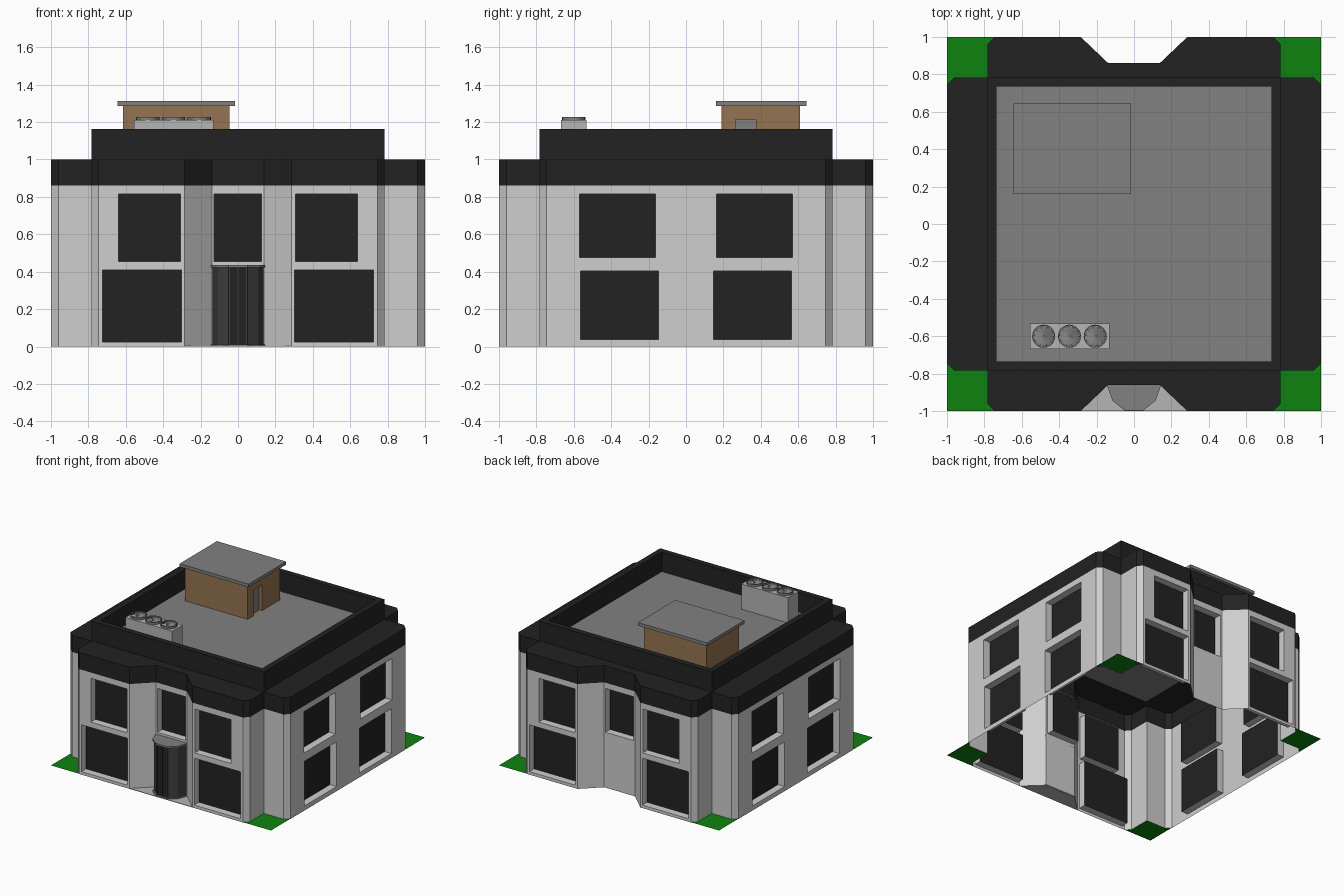
import bpy, bmesh, math
from mathutils import Vector

if "Cube" in bpy.data.objects:
    bpy.data.objects.remove(bpy.data.objects["Cube"])


def mat(name, r, g, b):
    m = bpy.data.materials.new(name)
    m.diffuse_color = (r, g, b, 1)
    m.use_nodes = True
    m.node_tree.nodes["Principled BSDF"].inputs["Base Color"].default_value = m.diffuse_color
    return m


WALL = mat("white_wall", 0.62, 0.62, 0.62)
BLACK = mat("black_trim_and_glass", 0.016, 0.016, 0.016)
GREY = mat("roof_grey", 0.22, 0.22, 0.22)
GREEN = mat("grass_green", 0.004, 0.23, 0.005)
BROWN = mat("brown_cladding", 0.30, 0.175, 0.085)
LIGHT = mat("light_grey", 0.46, 0.46, 0.46)
DARK = mat("dark_grey", 0.05, 0.05, 0.05)


def finish(bm, name, mats):
    me = bpy.data.meshes.new(name)
    bmesh.ops.remove_doubles(bm, verts=bm.verts, dist=1e-5)
    bm.to_mesh(me)
    bm.free()
    for m in mats:
        me.materials.append(m)
    ob = bpy.data.objects.new(name, me)
    bpy.context.collection.objects.link(ob)
    return ob


def face(bm, pts, mi=0):
    f = bm.faces.new([bm.verts.new(p) for p in pts])
    f.material_index = mi
    return f


def box(name, x0, x1, y0, y1, z0, z1, m):
    return prism(name, [(x0, y0), (x1, y0), (x1, y1), (x0, y1)], z0, z1, m)


def prism(name, pts, z0, z1, m):
    bm = bmesh.new()
    f = face(bm, [(x, y, z0) for x, y in pts][::-1])
    face(bm, [(x, y, z1) for x, y in pts])
    for a, b in zip(pts, pts[1:] + pts[:1]):
        face(bm, [(*a, z0), (*b, z0), (*b, z1), (*a, z1)])
    return finish(bm, name, [m])


def panel(bm, p, q, z0, z1, holes=(), depth=0.06):
    """Upright wall from p to q with recessed openings (u0, u1, v0, v1)."""
    p, q = Vector(p), Vector(q)
    d = (q - p).normalized()
    inward = Vector((-d.y, d.x))
    s = p.dot(d)

    def at(u, v, k=0.0):
        w = p + d * (u - s) + inward * k
        return (w.x, w.y, v)
    us = sorted({s, q.dot(d), *[u for h in holes for u in h[:2]]})
    vs = sorted({z0, z1, *[v for h in holes for v in h[2:]]})
    for a, b in zip(us, us[1:]):
        for c, e in zip(vs, vs[1:]):
            u, v = (a + b) / 2, (c + e) / 2
            if not any(h[0] < u < h[1] and h[2] < v < h[3] for h in holes):
                face(bm, [at(a, c), at(b, c), at(b, e), at(a, e)])
    for a, b, c, e in holes:
        rim = [(a, c), (b, c), (b, e), (a, e)]
        for i in range(4):
            m, n = rim[i], rim[(i + 1) % 4]
            face(bm, [at(*m), at(*n), at(*n, depth), at(*m, depth)])
        face(bm, [at(*r, depth) for r in rim], 1)


# Footprint: cross with chamfered arms, and a notch front and back
half = [(-0.745, -1), (-0.285, -1), (-0.14, -0.862), (0.14, -0.862), (0.285, -1), (0.745, -1),
        (0.783, -0.96), (0.783, -0.783), (0.96, -0.783), (1, -0.745),
        (1, 0.745), (0.96, 0.783), (0.783, 0.783), (0.783, 0.96)]
outline = half + [(-x, -y) for x, y in half]

# Window openings by edge index within half of the outline
left = [(-0.638, -0.308, 0.455, 0.815), (-0.724, -0.303, 0.025, 0.41)]
right = [(-b, -a, c, e) for a, b, c, e in left]
centre = [(-0.128, 0.125, 0.455, 0.815)]
side = [(0.162, 0.57, 0.475, 0.815), (0.147, 0.563, 0.038, 0.405)]
side += [(-b, -a, c, e) for a, b, c, e in side]
openings = {0: left, 2: centre, 4: right, 9: side}

# Walls with windows, and dark band above
walls, band = bmesh.new(), bmesh.new()
for i, p in enumerate(outline):
    q = outline[(i + 1) % len(outline)]
    panel(walls, p, q, 0, 0.862, openings.get(i % len(half), ()))
    panel(band, p, q, 0.862, 1.0)
face(band, [(x, y, 1.0) for x, y in outline])
finish(walls, "walls_with_windows", [WALL, BLACK])
finish(band, "dark_band", [BLACK])

# Parapet ring and roof deck
bm = bmesh.new()
o, n = 0.783, 0.735
sq = [(-1, -1), (1, -1), (1, 1), (-1, 1)]
for i in range(4):
    a, b = Vector(sq[i]), Vector(sq[(i + 1) % 4])
    face(bm, [(*(a * o), 1), (*(b * o), 1), (*(b * o), 1.163), (*(a * o), 1.163)])
    face(bm, [(*(a * o), 1.163), (*(b * o), 1.163), (*(b * n), 1.163), (*(a * n), 1.163)])
    face(bm, [(*(b * n), 1), (*(a * n), 1), (*(a * n), 1.163), (*(b * n), 1.163)])
finish(bm, "parapet", [BLACK])
box("roof_deck", -n, n, -n, n, 0.996, 1.003, GREY)

# Grass corners
bm = bmesh.new()
for sx, sy in sq:
    pts = [(0.783, 0.783), (0.96, 0.783), (1, 0.745), (1, 1), (0.745, 1), (0.783, 0.96)]
    pts = [(sx * x, sy * y, 0.002) for x, y in pts]
    face(bm, pts if sx * sy > 0 else pts[::-1])
finish(bm, "grass_corners", [GREEN])

# Entrance: floor, step, bay door and canopy
prism("entrance_floor", [(-0.285, -1), (0.285, -1), (0.14, -0.862), (-0.14, -0.862)], 0, 0.004, LIGHT)
bay = [(-0.145, -0.862), (-0.115, -0.945), (-0.05, -0.997),
       (0.05, -0.997), (0.115, -0.945), (0.145, -0.862)]
prism("entrance_step", bay, 0.0, 0.012, GREY)
prism("entrance_canopy", bay, 0.422, 0.437, GREY)
bm = bmesh.new()
inner = [(x * 0.94, -0.862 + (y + 0.862) * 0.9) for x, y in bay]
for i in range(5):
    (ax, ay), (bx, by) = inner[i], inner[i + 1]
    face(bm, [(ax, ay, 0.012), (bx, by, 0.012), (bx, by, 0.422), (ax, ay, 0.422)], int(i == 2))
finish(bm, "entrance_bay", [DARK, BLACK])
for k, x in enumerate((-0.047, 0.0, 0.047)):
    box(f"door_post_{k}", x - 0.003, x + 0.003, -0.988, -0.98, 0.012, 0.422, DARK)

# Rooftop shed with recessed door on its right side
bm = bmesh.new()
shed = [(-0.615, 0.19), (-0.045, 0.19), (-0.045, 0.61), (-0.615, 0.61)]
for i in range(4):
    hole = [(0.265, 0.375, 1.003, 1.215)] if i == 1 else ()
    panel(bm, shed[i], shed[(i + 1) % 4], 1.003, 1.286, hole, 0.025)
finish(bm, "shed_walls", [BROWN, GREY])
box("shed_roof", -0.643, -0.015, 0.16, 0.645, 1.286, 1.312, GREY)

# Rooftop cooling unit with three fans
box("cooling_unit", -0.555, -0.13, -0.668, -0.532, 1.003, 1.21, LIGHT)
for k, cx in enumerate((-0.483, -0.345, -0.207)):
    bm = bmesh.new()
    c = Vector((cx, -0.6, 0))
    N = 20

    def at(t, r, z):
        return (c.x + r * math.cos(t), c.y + r * math.sin(t), z)
    for i in range(N):
        a, b = 2 * math.pi * i / N, 2 * math.pi * (i + 1) / N
        face(bm, [at(a, 0.062, 1.21), at(b, 0.062, 1.21), at(b, 0.062, 1.228), at(a, 0.062, 1.228)])
        face(bm, [at(a, 0.062, 1.228), at(b, 0.062, 1.228), at(b, 0.056, 1.228), at(a, 0.056, 1.228)])
        face(bm, [at(b, 0.056, 1.212), at(a, 0.056, 1.212), at(a, 0.056, 1.228), at(b, 0.056, 1.228)])
    for i in range(10):
        a, b = 2 * math.pi * i / 10, 2 * math.pi * (i + 1) / 10
        face(bm, [at(a, 0.004, 1.22), at(a, 0.056, 1.214), at(b, 0.056, 1.225), at(b, 0.004, 1.22)])
    finish(bm, f"fan_{k}", [GREY])
